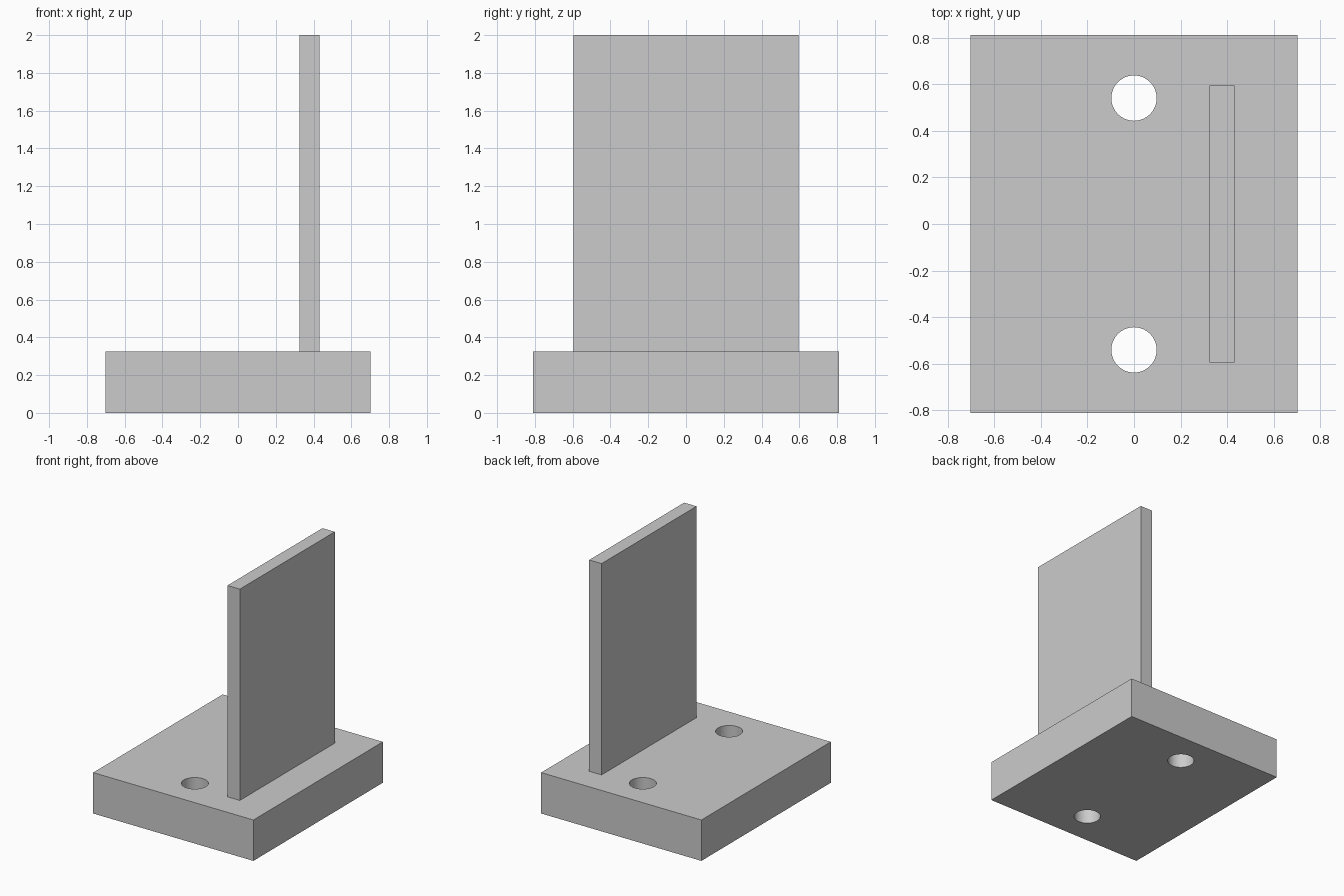
import bpy

default_cube = bpy.data.objects.get("Cube")
if default_cube:
    bpy.data.objects.remove(default_cube, do_unlink=True)

UNIT = 2 / 18.5  # plate thickness, the module for every size

grey = bpy.data.materials.new("light grey")
grey.use_nodes = True
colour = (0.6, 0.6, 0.6, 1)
grey.diffuse_color = colour
grey.node_tree.nodes["Principled BSDF"].inputs["Base Color"].default_value = colour


def finish(name):
    obj = bpy.context.object
    obj.name = name
    bpy.ops.object.transform_apply(location=False, rotation=False, scale=True)
    obj.data.materials.append(grey)
    return obj


def box(name, size, centre):
    bpy.ops.mesh.primitive_cube_add(size=1, location=[c * UNIT for c in centre])
    bpy.context.object.scale = [s * UNIT for s in size]
    return finish(name)


# Base block and the upright plate standing on it
base = box("base_block", (13, 15, 3), (0, 0, 1.5))
box("upright_plate", (1, 11, 15.5), (3.5, 0, 10.75))

# Two round through-holes on the centre line
for side, label in ((-1, "front"), (1, "back")):
    bpy.ops.mesh.primitive_cylinder_add(
        vertices=64, radius=0.9 * UNIT, depth=5 * UNIT,
        location=(0, side * 5 * UNIT, 1.5 * UNIT))
    cutter = finish(label + "_hole_cutter")
    cutter.hide_render = True
    cutter.hide_set(True)
    hole = base.modifiers.new(label + "_hole", "BOOLEAN")
    hole.operation = "DIFFERENCE"
    hole.solver = "EXACT"
    hole.object = cutter

# Apply the holes, drop the cutters and smooth the hole walls
bpy.ops.object.select_all(action="DESELECT")
base.select_set(True)
bpy.context.view_layer.objects.active = base
for hole in list(base.modifiers):
    cutter = hole.object
    bpy.ops.object.modifier_apply(modifier=hole.name)
    bpy.data.objects.remove(cutter, do_unlink=True)
bpy.ops.object.shade_smooth_by_angle()
